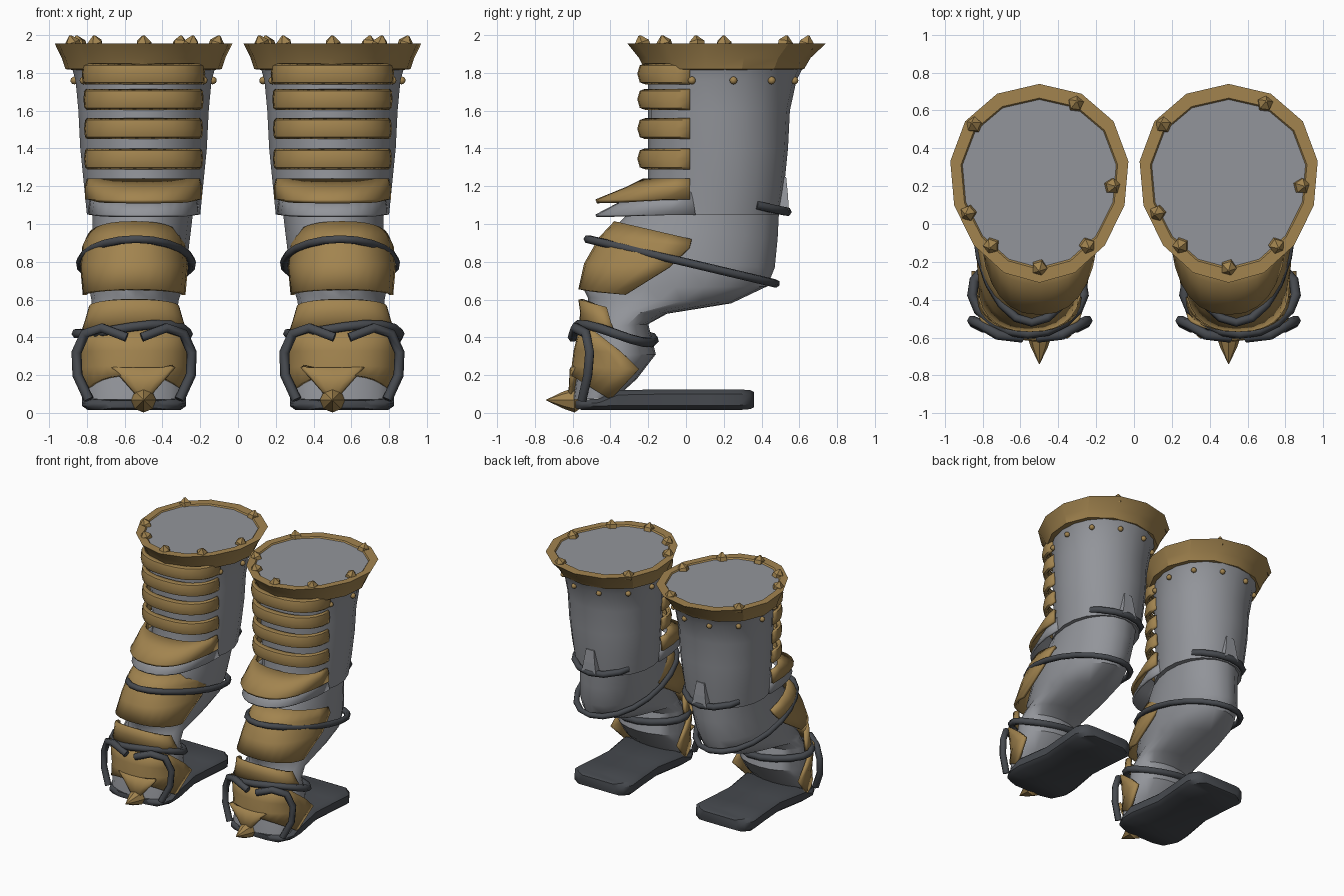
import bpy, bmesh, math
from mathutils import Vector

if "Cube" in bpy.data.objects:
    bpy.data.objects.remove(bpy.data.objects["Cube"])


def material(name, rgb):
    m = bpy.data.materials.new(name)
    m.diffuse_color = (*rgb, 1)
    m.use_nodes = True
    m.node_tree.nodes["Principled BSDF"].inputs["Base Color"].default_value = m.diffuse_color
    return m


GOLD = material("aged_gold", (0.36, 0.23, 0.078))
GREY = material("steel_grey", (0.29, 0.30, 0.325))
DARK = material("dark_leather", (0.062, 0.068, 0.078))


def finish(name, bm, mat, smooth=40, recalc=True):
    if recalc:
        bmesh.ops.recalc_face_normals(bm, faces=bm.faces)
    me = bpy.data.meshes.new(name)
    bm.to_mesh(me)
    bm.free()
    me.materials.append(mat)
    ob = bpy.data.objects.new(name, me)
    bpy.context.collection.objects.link(ob)
    if smooth:
        bpy.ops.object.select_all(action='DESELECT')
        bpy.context.view_layer.objects.active = ob
        ob.select_set(True)
        bpy.ops.object.shade_smooth_by_angle(angle=math.radians(smooth))
    return ob


def egg(cx, yf, zf, yb, zb, hw, seg):
    """Tilted egg-shaped ring, narrower at the front."""
    pts = []
    for i in range(seg):
        a = 2 * math.pi * i / seg - math.pi / 2
        t = math.sin(a)
        k = (t + 1) / 2
        pts.append(Vector((cx + hw * math.cos(a) * (1 + 0.1 * t),
                           yf + (yb - yf) * k, zf + (zb - zf) * k)))
    return pts


def loft(name, rings, mat, caps=True, smooth=40):
    bm = bmesh.new()
    rows = [[bm.verts.new(p) for p in r] for r in rings]
    n = len(rows[0])
    for a, b in zip(rows, rows[1:]):
        for i in range(n):
            bm.faces.new((a[i], a[(i + 1) % n], b[(i + 1) % n], b[i]))
    if caps:
        bm.faces.new(rows[0])
        bm.faces.new(rows[-1])
    return finish(name, bm, mat, smooth)


def shell(name, cx, rows, mat, thick=0.022, seg=14):
    """Curved plate wrapped round the front; rows are (yf, zf, yb, zb, half width)."""
    bm = bmesh.new()
    grid = []
    for yf, zf, yb, zb, hw in rows:
        line = []
        for i in range(seg + 1):
            a = math.pi * i / seg
            c, d = math.cos(a), max(0, math.sin(a)) ** 0.85
            x = cx + hw * math.copysign(abs(c) ** 0.85, c)
            line.append(bm.verts.new((x, yf * d + yb * (1 - d), zf * d + zb * (1 - d))))
        grid.append(line)
    for a, b in zip(grid, grid[1:]):
        for i in range(seg):
            bm.faces.new((a[i], a[i + 1], b[i + 1], b[i]))
    ob = finish(name, bm, mat, recalc=False)
    mod = ob.modifiers.new("thickness", 'SOLIDIFY')
    mod.thickness = thick
    mod.offset = -1
    return ob


def tube(name, pts, radius, mat, closed=False):
    cu = bpy.data.curves.new(name, 'CURVE')
    cu.dimensions = '3D'
    cu.bevel_depth = radius
    cu.bevel_resolution = 1
    cu.use_fill_caps = True
    sp = cu.splines.new('POLY')
    sp.points.add(len(pts) - 1)
    for p, q in zip(sp.points, pts):
        p.co = (*q, 1)
    sp.use_cyclic_u = closed
    cu.materials.append(mat)
    ob = bpy.data.objects.new(name, cu)
    bpy.context.collection.objects.link(ob)
    bpy.ops.object.select_all(action='DESELECT')
    bpy.context.view_layer.objects.active = ob
    ob.select_set(True)
    bpy.ops.object.convert(target='MESH')
    return ob


def spike(name, base, axis, profile, seg, mat, smooth=0):
    """Pointed stud: profile is (distance along axis, radius)."""
    axis = Vector(axis).normalized()
    rot = axis.to_track_quat('Z', 'Y')
    rings = [[Vector(base) + rot @ Vector((r * math.cos(2 * math.pi * i / seg),
                                          r * math.sin(2 * math.pi * i / seg), h))
              for i in range(seg)] for h, r in profile]
    return loft(name, rings, mat, smooth=smooth)


for side, s in (("left", -1), ("right", 1)):
    X = 0.5 * s                                   # upper axis
    L = 0.55 * s                                  # foot axis

    # Upper sleeve, with its top closing the cuff
    loft(side + "_sleeve", [egg(X, f, z, b, z, w, 20) for f, b, z, w in (
        (-.25, .68, 1.945, .425), (-.2, .62, 1.83, .38), (-.2, .585, 1.76, .36),
        (-.2, .55, 1.6, .345), (-.2, .54, 1.4, .335), (-.2, .52, 1.2, .315),
        (-.24, .50, 1.05, .30))], GREY)

    # Lower leg folding forward to the toe
    loft(side + "_lower_leg", [egg(X + dx * s, yf, zf, yb, zb, w, 20)
         for dx, yf, zf, yb, zb, w in (
        (0, -.22, 1.14, .495, 1.12, .27), (.01, -.36, 1.0, .485, .92, .26),
        (.03, -.48, .82, .47, .77, .26), (.04, -.545, .66, .43, .67, .25),
        (.045, -.52, .61, .24, .58, .23), (.05, -.51, .54, -.1, .525, .23),
        (.05, -.53, .45, -.2, .47, .25), (.05, -.56, .3, -.16, .31, .27),
        (.05, -.58, .2, -.26, .18, .27), (.05, -.595, .07, -.37, .08, .25))], GREY)

    # Flared hem
    shell(side + "_hem", X, [(-.25, 1.17, .03, 1.17, .28), (-.48, 1.05, .05, 1.05, .297)], GREY, .015)

    # Flared cuff
    loft(side + "_cuff", [egg(X, f, z, b, z, w, 14) for f, b, z, w in (
        (-.19, .59, 1.815, .37), (-.22, .625, 1.82, .415), (-.25, .66, 1.88, .435),
        (-.31, .74, 1.955, .472), (-.24, .665, 1.955, .415), (-.22, .65, 1.935, .40))],
        GOLD, caps=False, smooth=25)

    # Rim spikes and the round rivets below the cuff
    for i, (x, y) in enumerate(((-.34, .52), (.19, .63), (.38, .2), (-.37, .06),
                                (-.25, -.11), (0, -.225), (.25, -.11))):
        out = Vector((x, y - .22, 0)).normalized()
        spike(f"{side}_rim_spike_{i}", (X + x, y, 1.935), out * .35 + Vector((0, 0, 1)),
              ((0, .042), (.03, .042), (.066, .006)), 5, GOLD)
    for i, p in enumerate(egg(X, -.2, 1.76, .59, 1.76, .365, 11)):
        bm = bmesh.new()
        bmesh.ops.create_icosphere(bm, subdivisions=2, radius=.021)
        bmesh.ops.translate(bm, vec=p, verts=bm.verts)
        finish(f"{side}_rivet_{i}", bm, GOLD)

    # Stacked front bands
    for i, z in enumerate((1.795, 1.66, 1.505, 1.345)):
        w = .31 + max(0, z - 1.6) * .06
        shell(f"{side}_band_{i}", X, [(yf, z + h, .02, z + h, w + d) for yf, h, d in (
            (-.215, .056, -.012), (-.245, .045, 0), (-.258, 0, .005),
            (-.245, -.045, 0), (-.215, -.056, -.012))], GOLD, .03)
    shell(side + "_flared_band", X, [(-.23, 1.24, .02, 1.24, .30), (-.32, 1.195, .02, 1.2, .31),
                                     (-.48, 1.13, .02, 1.13, .31)], GOLD)

    # Shin plates
    shell(side + "_shin_plate", L, [(-.38, 1.015, .03, .92, .25), (-.46, .93, .02, .88, .275),
                                    (-.54, .79, -.09, .77, .285), (-.57, .655, -.32, .625, .272)], GOLD)
    shell(side + "_ankle_plate", L, [(-.57, .60, -.42, .56, .24), (-.56, .53, -.40, .49, .26),
                                     (-.57, .45, -.38, .43, .28)], GOLD)

    # Toe plates
    shell(side + "_toe_plate", L, [(-.565, .45, -.48, .43, .27), (-.595, .33, -.34, .32, .30),
                                   (-.605, .25, -.25, .23, .31), (-.61, .20, -.40, .07, .27)], GOLD)
    shell(side + "_toe_tip_plate", X, [(-.615, .24, -.59, .24, .17), (-.62, .15, -.6, .15, .09),
                                       (-.625, .07, -.61, .07, .02)], GOLD, .03, 6)
    spike(side + "_toe_spike", (X, -.56, .068), (0, -1, 0),
          ((0, .045), (.03, .066), (.09, .045), (.18, .002)), 8, GOLD, 40)

    # Straps round the calf and ankle, and down both sides of the toe
    tube(side + "_calf_strap", egg(X + .04 * s, -.52, .92, .475, .685, .295, 20), .023, DARK, True)
    ankle = egg(L + .01 * s, -.58, .455, -.17, .385, .295, 16)
    for i, p in enumerate(ankle):
        p.z += .02 * math.sin(i * math.pi / 4)
    tube(side + "_ankle_strap", ankle, .027, DARK, True)
    for k in (-1, 1):
        tube(f"{side}_toe_strap_{'inner' if k * s < 0 else 'outer'}",
             [(L + k * x, y, z) for x, y, z in (
                 (.04, -.60, .40), (.17, -.585, .45), (.26, -.53, .42), (.305, -.51, .32),
                 (.30, -.52, .2), (.24, -.55, .07))], .027, DARK)

    # Heel strap with its upright tab
    tube(side + "_heel_strap", [(X + x, y, z) for x, y, z in (
        (-.235, .37, 1.1), (-.2, .44, 1.085), (-.11, .51, 1.07), (0, .535, 1.065),
        (.11, .51, 1.07), (.2, .44, 1.085), (.235, .37, 1.1))], .025, DARK)
    loft(side + "_heel_tab", [[Vector((X + a * w, y, z)) for a, y in
                               ((-1, .46), (1, .46), (1, yb), (-1, yb))]
                              for w, z, yb in ((.065, 1.06, .545), (.05, 1.15, .54), (.035, 1.25, .53))],
         GREY, smooth=0)

    # Flat sole: half widths along its length, thinner under the toe
    rings = []
    for y, w, z0, z1 in ((-.585, .15, .025, .065), (-.55, .23, .015, .07), (-.46, .275, .015, .075),
                         (-.36, .275, .015, .12), (-.1, .23, .015, .125), (.12, .245, .015, .125),
                         (.28, .26, .015, .125), (.34, .22, .02, .12), (.36, .17, .03, .11)):
        e = min(.025, (z1 - z0) * .35)
        rings.append([Vector((L + x, y, z)) for x, z in (
            (-w, z0 + e), (-w + .03, z0), (w - .03, z0), (w, z0 + e),
            (w, z1 - e), (w - .03, z1), (-w + .03, z1), (-w, z1 - e))])
    loft(side + "_sole", rings, DARK)
